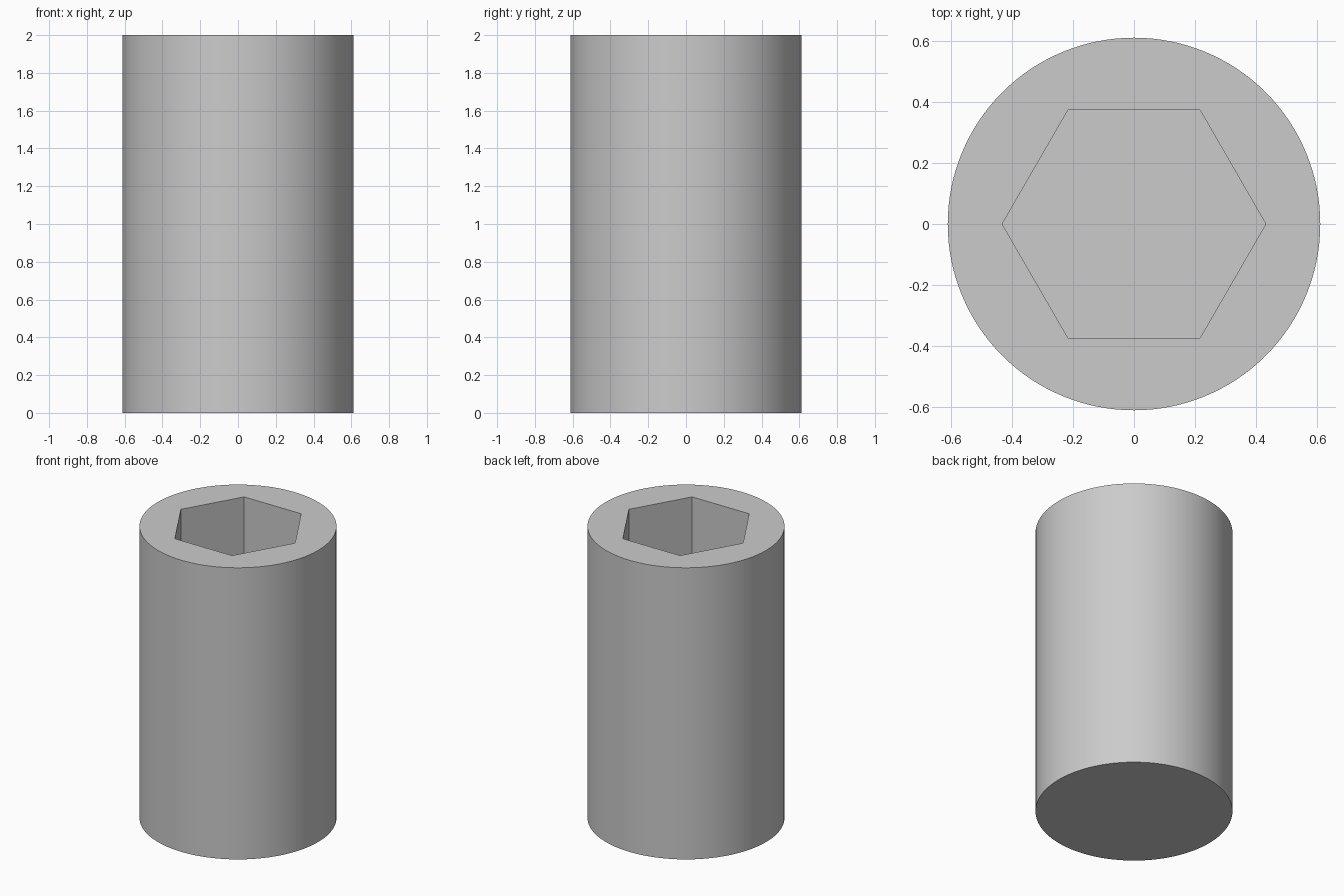
import bpy
import math

if "Cube" in bpy.data.objects:
    bpy.data.objects.remove(bpy.data.objects["Cube"])

HEIGHT = 2.0
RADIUS = 0.612
HEX_RADIUS = 0.433   # 0.75 across the flats
DEPTH = 1.0


def prism(name, sides, radius, bottom, top, turn=0.0):
    bpy.ops.mesh.primitive_cylinder_add(
        vertices=sides, radius=radius, depth=top - bottom,
        location=(0, 0, (bottom + top) / 2), rotation=(0, 0, turn))
    obj = bpy.context.object
    obj.name = name
    return obj


# Hexagonal cutter with corners on the x axis
cutter = prism("hex_cutter", 6, HEX_RADIUS, HEIGHT - DEPTH, HEIGHT + 0.2, math.pi / 6)
cutter.hide_render = True
cutter.hide_set(True)

# Round body with the blind hexagonal socket
body = prism("socket_body", 128, RADIUS, 0, HEIGHT)
cut = body.modifiers.new("hex_socket", 'BOOLEAN')
cut.operation = 'DIFFERENCE'
cut.solver = 'EXACT'
cut.object = cutter
bpy.ops.object.modifier_apply(modifier=cut.name)
bpy.data.objects.remove(cutter, do_unlink=True)
bpy.ops.object.shade_smooth_by_angle(angle=math.radians(30))
